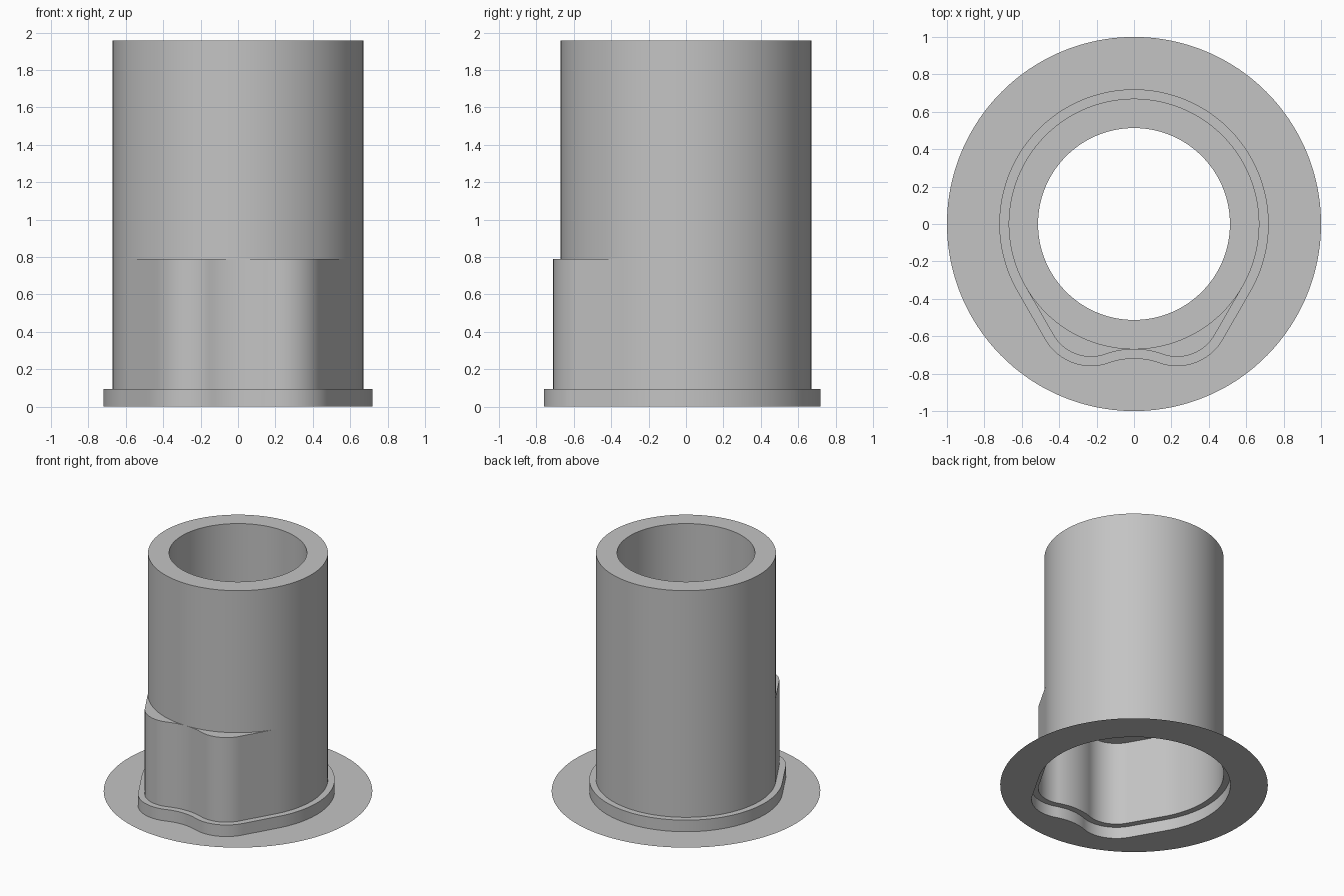
import bpy
import bmesh
from math import radians, degrees, atan2, cos, sin, hypot

cube = bpy.data.objects.get("Cube")
if cube:
    bpy.data.objects.remove(cube, do_unlink=True)

BORE, TUBE, BRIM = 0.513, 0.67, 1.0
FLANGE_TOP, SLEEVE_TOP, TUBE_TOP = 0.095, 0.79, 1.957

grey = bpy.data.materials.new("light grey plastic")
grey.use_nodes = True
colour = (0.55, 0.55, 0.55, 1)
grey.diffuse_color = colour
grey.node_tree.nodes["Principled BSDF"].inputs["Base Color"].default_value = colour


def arc(cx, cy, r, a0, a1, n):
    angles = [radians(a0 + (a1 - a0) * i / n) for i in range(n + 1)]
    return [(cx + r * cos(a), cy + r * sin(a)) for a in angles]


def outline(offset=0.0):
    """Round body with two soft lobes at the front, grown by offset."""
    lobe_x, lobe_y, lobe_r, dip_r = 0.23, -0.478, 0.232, 0.45
    dip_y = -TUBE - dip_r
    turn = degrees(atan2(lobe_y - dip_y, lobe_x))
    half = arc(0, dip_y, dip_r - offset, 90, turn, 10)
    half += arc(lobe_x, lobe_y, lobe_r + offset, turn - 180, -30, 24)[1:]
    # straight flank, split so that its radial projection stays round
    x0, y0 = half[-1]
    body = arc(0, 0, TUBE + offset, -30, 90, 56)
    x1, y1 = body[0]
    half += [(x0 + (x1 - x0) * i / 8, y0 + (y1 - y0) * i / 8) for i in range(1, 8)]
    half += body
    return half + [(-x, y) for x, y in reversed(half[1:-1])]


def ring(shape, radius):
    """Circle whose points line up with those of the shape."""
    return [(x * radius / hypot(x, y), y * radius / hypot(x, y)) for x, y in shape]


def loft(name, loops):
    """Skin a list of (outline, height) loops."""
    bm = bmesh.new()
    rows = [[bm.verts.new((x, y, z)) for x, y in pts] for pts, z in loops]
    for low, high in zip(rows, rows[1:]):
        for i in range(len(low)):
            j = (i + 1) % len(low)
            bm.faces.new((low[i], low[j], high[j], high[i]))
    bmesh.ops.remove_doubles(bm, verts=bm.verts[:], dist=0.0002)
    mesh = bpy.data.meshes.new(name)
    bm.to_mesh(mesh)
    bm.free()
    mesh.materials.append(grey)
    obj = bpy.data.objects.new(name, mesh)
    bpy.context.collection.objects.link(obj)
    bpy.ops.object.select_all(action="DESELECT")
    obj.select_set(True)
    bpy.context.view_layer.objects.active = obj
    bpy.ops.object.shade_smooth_by_angle(angle=radians(30))
    return obj


sleeve = outline()
flange = outline(0.05)
outer = ring(sleeve, TUBE)
bore = ring(sleeve, BORE)

# Paper-thin brim on the ground, open inside the flange
loft("base_brim", [(ring(flange, BRIM), 0), (flange, 0)])

# Low flange with its narrow top ledge
loft("flange", [(flange, 0), (flange, FLANGE_TOP), (sleeve, FLANGE_TOP)])

# Lobed sleeve, capped where it meets the tube
loft("lobed_sleeve", [(sleeve, FLANGE_TOP), (sleeve, SLEEVE_TOP), (outer, SLEEVE_TOP)])

# Thick upper tube with an open bore
loft("upper_tube", [(outer, SLEEVE_TOP), (outer, TUBE_TOP), (bore, TUBE_TOP),
                    (bore, SLEEVE_TOP), (outer, SLEEVE_TOP)])
